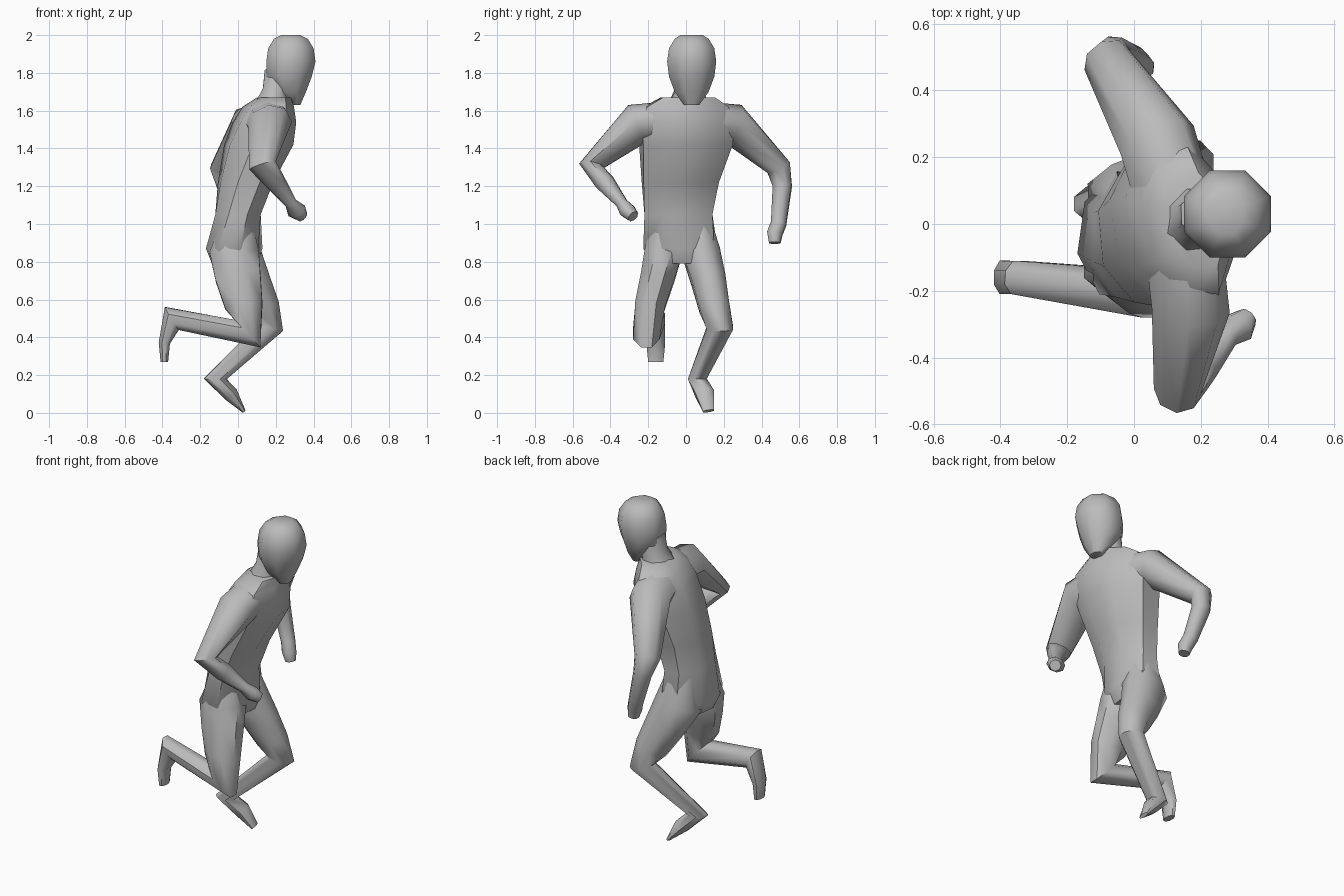
import bpy
import bmesh
from math import cos, sin, pi, radians
from mathutils import Vector

if "Cube" in bpy.data.objects:
    bpy.data.objects.remove(bpy.data.objects["Cube"], do_unlink=True)

SIDES = 8
LEFT = Vector((0, 1, 0))

clay = bpy.data.materials.new("clay_grey")
clay.use_nodes = True
clay.diffuse_color = (.5, .5, .5, 1)
shader = clay.node_tree.nodes["Principled BSDF"]
shader.inputs["Base Color"].default_value = clay.diffuse_color


def ring_of_vertices(bm, centre, depth_axis, width_axis):
    """Add one faceted ring whose flat sides reach the given half-axes."""
    grow = 1 / cos(pi / SIDES)
    ring = []
    for i in range(SIDES):
        angle = (i + .5) * 2 * pi / SIDES
        offset = depth_axis * cos(angle) + width_axis * sin(angle)
        ring.append(bm.verts.new(centre + offset * grow))
    return ring


def loft(name, sections):
    """Skin a closed tube over sections of (centre, depth axis, width axis)."""
    bm = bmesh.new()
    rings = [ring_of_vertices(bm, *section) for section in sections]
    for lower, upper in zip(rings, rings[1:]):
        for i in range(SIDES):
            j = (i + 1) % SIDES
            bm.faces.new((lower[i], lower[j], upper[j], upper[i]))
    bm.faces.new(rings[0])
    bm.faces.new(rings[-1])
    bmesh.ops.recalc_face_normals(bm, faces=bm.faces)
    mesh = bpy.data.meshes.new(name)
    bm.to_mesh(mesh)
    bm.free()
    mesh.materials.append(clay)
    part = bpy.data.objects.new(name, mesh)
    bpy.context.collection.objects.link(part)
    bpy.ops.object.select_all(action="DESELECT")
    part.select_set(True)
    bpy.context.view_layer.objects.active = part
    bpy.ops.object.shade_smooth_by_angle(angle=radians(50))


def level(x, y, z, deep, wide, twist=0):
    """Horizontal section, turned about the vertical by twist degrees."""
    turn = radians(twist)
    depth_axis = Vector((cos(turn), sin(turn), 0)) * deep
    width_axis = Vector((-sin(turn), cos(turn), 0)) * wide
    return Vector((x, y, z)), depth_axis, width_axis


def joint(x, y, z, wide, deep):
    return Vector((x, y, z)), wide, deep


def limb(name, side, joints):
    """Tube along a jointed path, mitred where it bends."""
    points = [centre for centre, wide, deep in joints]
    bones = [(b - a).normalized() for a, b in zip(points, points[1:])]
    before = bones[:1] + bones
    after = bones + bones[-1:]
    sections = []
    for (centre, wide, deep), bone_in, bone_out in zip(joints, before, after):
        along = (bone_in + bone_out).normalized()
        depth_axis = along.cross(side).normalized()
        width_axis = depth_axis.cross(along)
        sections.append((centre, depth_axis * deep, width_axis * wide))
    loft(name, sections)


def arm(name, shoulder, upper, elbow, forearm, wrist, palm, fingers):
    """Limb whose elbow hinge lies square to the bend of the arm."""
    hinge = (elbow[0] - upper[0]).cross(wrist[0] - elbow[0]).normalized()
    limb(name, hinge, [shoulder, upper, elbow, forearm, wrist, palm, fingers])


# Torso leans forward, with the shoulders twisted against the hips
loft("torso", [
    level(x=-.02, y=-.02, z=.79, deep=.11, wide=.15, twist=-8),
    level(x=-.02, y=-.03, z=.87, deep=.14, wide=.19, twist=-8),
    level(x=0, y=-.04, z=1.05, deep=.12, wide=.18),
    level(x=.04, y=-.03, z=1.22, deep=.14, wide=.2, twist=5),
    level(x=.11, y=0, z=1.42, deep=.17, wide=.24, twist=9),
    level(x=.14, y=0, z=1.54, deep=.15, wide=.25, twist=12),
    level(x=.16, y=0, z=1.62, deep=.12, wide=.22, twist=12),
    level(x=.19, y=.01, z=1.67, deep=.08, wide=.14, twist=12),
])

# Neck
limb("neck", LEFT, [
    joint(x=.17, y=.01, z=1.6, wide=.11, deep=.09),
    joint(x=.2, y=.02, z=1.7, wide=.08, deep=.07),
    joint(x=.22, y=.03, z=1.8, wide=.07, deep=.08),
])

# Head tapers down to a chin set forward of the neck
loft("head", [
    level(x=.3, y=.03, z=1.63, deep=.03, wide=.04),
    level(x=.28, y=.03, z=1.7, deep=.08, wide=.09),
    level(x=.27, y=.03, z=1.78, deep=.12, wide=.12),
    level(x=.28, y=.03, z=1.86, deep=.13, wide=.13),
    level(x=.28, y=.03, z=1.93, deep=.12, wide=.12),
    level(x=.28, y=.03, z=1.98, deep=.09, wide=.09),
    level(x=.28, y=.03, z=2, deep=.05, wide=.06),
])

# Right leg kicks back: hip, buttock, thigh, knee, heel, instep, toes
limb("right_leg", LEFT, [
    joint(x=0, y=-.1, z=1.05, wide=.07, deep=.07),
    joint(x=-.02, y=-.12, z=.85, wide=.1, deep=.13),
    joint(x=0, y=-.15, z=.72, wide=.09, deep=.12),
    joint(x=.03, y=-.19, z=.57, wide=.08, deep=.1),
    joint(x=.05, y=-.21, z=.42, wide=.07, deep=.1),
    joint(x=-.35, y=-.16, z=.5, wide=.05, deep=.07),
    joint(x=-.39, y=-.16, z=.37, wide=.05, deep=.03),
    joint(x=-.39, y=-.16, z=.27, wide=.04, deep=.02),
])

# Left leg reaches forward and lands on its toes
limb("left_leg", LEFT, [
    joint(x=-.01, y=.05, z=1.05, wide=.07, deep=.07),
    joint(x=-.01, y=.08, z=.85, wide=.1, deep=.13),
    joint(x=.06, y=.12, z=.7, wide=.09, deep=.11),
    joint(x=.13, y=.15, z=.56, wide=.08, deep=.09),
    joint(x=.17, y=.18, z=.45, wide=.07, deep=.07),
    joint(x=-.12, y=.06, z=.18, wide=.05, deep=.06),
    joint(x=-.04, y=.1, z=.1, wide=.05, deep=.04),
    joint(x=.03, y=.12, z=.01, wide=.03, deep=.01),
])

# Right arm swings forward
arm(
    "right_arm",
    shoulder=joint(x=.15, y=-.08, z=1.55, wide=.11, deep=.09),
    upper=joint(x=.17, y=-.26, z=1.53, wide=.11, deep=.1),
    elbow=joint(x=.13, y=-.5, z=1.31, wide=.07, deep=.06),
    forearm=joint(x=.2, y=-.43, z=1.22, wide=.05, deep=.05),
    wrist=joint(x=.28, y=-.34, z=1.11, wide=.03, deep=.03),
    palm=joint(x=.31, y=-.31, z=1.07, wide=.05, deep=.04),
    fingers=joint(x=.34, y=-.28, z=1.04, wide=.03, deep=.03),
)

# Left arm swings back
arm(
    "left_arm",
    shoulder=joint(x=.12, y=.08, z=1.55, wide=.11, deep=.09),
    upper=joint(x=.07, y=.25, z=1.53, wide=.11, deep=.1),
    elbow=joint(x=-.08, y=.49, z=1.3, wide=.07, deep=.06),
    forearm=joint(x=-.06, y=.51, z=1.2, wide=.05, deep=.05),
    wrist=joint(x=0, y=.49, z=1, wide=.04, deep=.04),
    palm=joint(x=.02, y=.47, z=.95, wide=.04, deep=.04),
    fingers=joint(x=.03, y=.47, z=.9, wide=.03, deep=.03),
)
